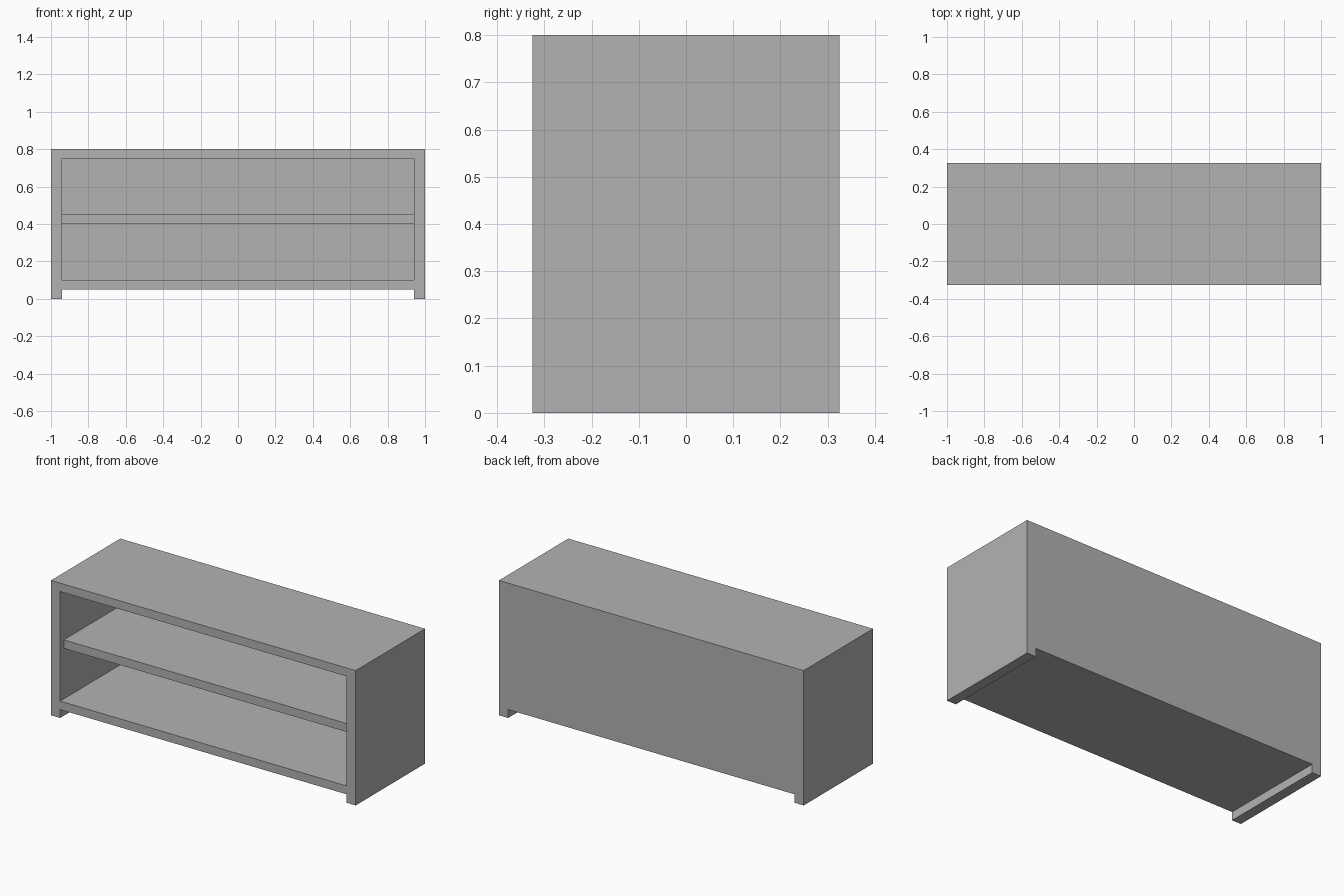
import bpy

if "Cube" in bpy.data.objects:
    bpy.data.objects.remove(bpy.data.objects["Cube"], do_unlink=True)

GREY = (0.448, 0.448, 0.448, 1)
grey = bpy.data.materials.new("plain grey")
grey.use_nodes = True
grey.diffuse_color = GREY
grey.node_tree.nodes["Principled BSDF"].inputs["Base Color"].default_value = GREY

# Overall sizes
W, D, H = 1.0, 0.325, 0.8      # half width, half depth, height
SIDE, BOARD, BACK = 0.06, 0.05, 0.03
INNER = W - SIDE


def board(name, low, high):
    """Box panel between two opposite corners."""
    bpy.ops.mesh.primitive_cube_add(size=1)
    ob = bpy.context.object
    ob.name = name
    ob.location = [(a + b) / 2 for a, b in zip(low, high)]
    ob.scale = [b - a for a, b in zip(low, high)]
    bpy.ops.object.transform_apply(location=True, rotation=False, scale=True)
    ob.data.materials.append(grey)
    return ob


# One outer shell: a profile of side panels, top and bottom extruded in depth
outline = [(-W, 0), (-INNER, 0), (-INNER, BOARD), (INNER, BOARD),
           (INNER, 0), (W, 0), (W, H), (-W, H)]
opening = [(-INNER, 2 * BOARD), (-INNER, H - BOARD),
           (INNER, H - BOARD), (INNER, 2 * BOARD)]
curve = bpy.data.curves.new("cabinet_frame", "CURVE")
curve.dimensions = "2D"
curve.fill_mode = "BOTH"
curve.extrude = D
for loop in (outline, opening):
    spline = curve.splines.new("POLY")
    spline.points.add(len(loop) - 1)
    for point, (x, z) in zip(spline.points, loop):
        point.co = (x, z, 0, 1)
    spline.use_cyclic_u = True
frame = bpy.data.objects.new("cabinet_frame", curve)
frame.rotation_euler.x = 1.5707963
bpy.context.collection.objects.link(frame)
curve.materials.append(grey)
bpy.ops.object.select_all(action="DESELECT")
frame.select_set(True)
bpy.context.view_layer.objects.active = frame
bpy.ops.object.convert(target="MESH")
bpy.ops.object.shade_flat()

# Back panel closing the opening, flush with the rear
board("back_panel", (-INNER, D - BACK, 2 * BOARD), (INNER, D, H - BOARD))

# Middle shelf, set back a little from the front
board("middle_shelf", (-INNER, -D + 0.035, 0.4), (INNER, D - BACK, 0.45))
